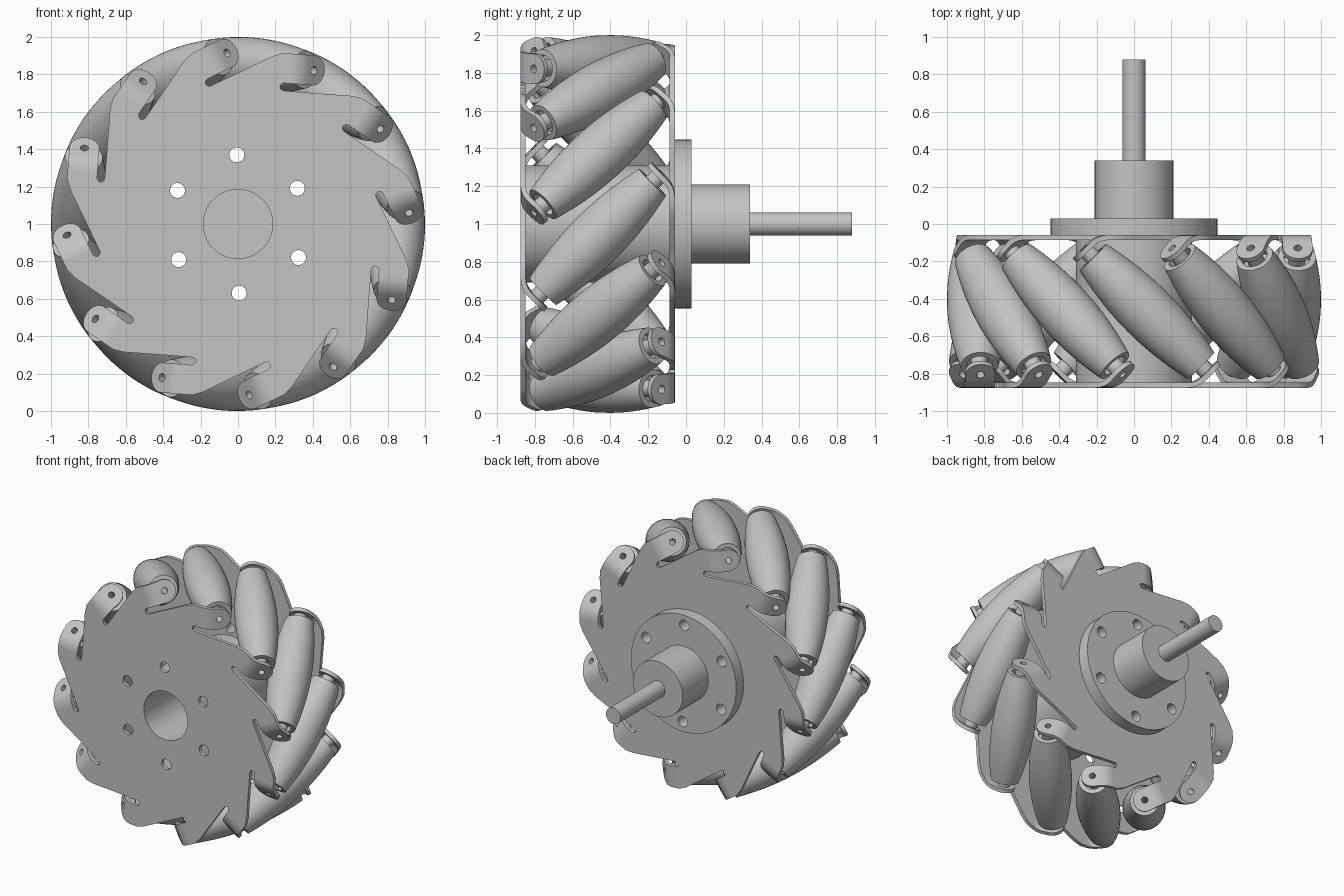
import bpy, bmesh
from math import sin, cos, pi, radians, sqrt
from mathutils import Matrix, Vector

cube = bpy.data.objects.get("Cube")
if cube:
    bpy.data.objects.remove(cube)

GREY = (0.55, 0.55, 0.55, 1)
mat = bpy.data.materials.new("plain grey")
mat.use_nodes = True
mat.diffuse_color = GREY
mat.node_tree.nodes["Principled BSDF"].inputs["Base Color"].default_value = GREY

COUNT = 12           # rollers
AXIS_R = 0.851       # distance of roller axes from the wheel axis
MID_Y = -0.4675      # middle plane of the wheel
PLATE_Y = 0.3945     # plate centre distance from the middle plane
THICK = 0.027        # sheet thickness
FOLD_X = 0.2155      # where each tab starts to bend
BEND_R = 0.12
BEND_LEN = BEND_R * pi / 4
TAB_R = 0.08
PIN_U = BEND_LEN + 0.0417
UPRIGHT = Matrix.Rotation(pi / 2, 4, 'X')
WHEEL = Matrix.Translation((0, 0, 1)) @ Matrix.Rotation(radians(4.6), 4, 'Y')


def finish(bm, name):
    """Turn a bmesh into a mesh with smooth faces and sharp edges."""
    bmesh.ops.remove_doubles(bm, verts=bm.verts, dist=1e-5)
    bmesh.ops.recalc_face_normals(bm, faces=bm.faces)
    for f in bm.faces:
        f.smooth = True
    for e in bm.edges:
        e.smooth = e.calc_face_angle(0) < radians(30)
    mesh = bpy.data.meshes.new(name)
    bm.to_mesh(mesh)
    bm.free()
    mesh.materials.append(mat)
    return mesh


def place(mesh, name, matrix):
    obj = bpy.data.objects.new(name, mesh)
    bpy.context.collection.objects.link(obj)
    obj.matrix_world = WHEEL @ matrix
    return obj


def circle(r, cx=0, cy=0, n=64):
    return [(cx + r * cos(2 * pi * i / n), cy + r * sin(2 * pi * i / n)) for i in range(n)]


def bolt_holes(phase):
    angles = [radians(phase + 60 * k) for k in range(6)]
    return [circle(0.04, 0.37 * cos(a), 0.37 * sin(a), 24) for a in angles]


def slab(loops, depth):
    """Flat outline with holes, extruded evenly about its plane."""
    bm = bmesh.new()
    for loop in loops:
        vs = [bm.verts.new((x, y, -depth / 2)) for x, y in loop]
        for i, v in enumerate(vs):
            bm.edges.new((vs[i - 1], v))
    bmesh.ops.triangle_fill(bm, edges=bm.edges[:], use_beauty=True, normal=(0, 0, 1))
    ext = bmesh.ops.extrude_face_region(bm, geom=bm.faces[:], use_keep_orig=True)
    top = [g for g in ext["geom"] if isinstance(g, bmesh.types.BMVert)]
    bmesh.ops.translate(bm, verts=top, vec=(0, 0, depth))
    return bm


def turned(name, loops, y0, y1):
    """Part lying along the wheel axis between two depths."""
    mesh = finish(slab(loops, y1 - y0), name)
    return place(mesh, name, Matrix.Translation((0, (y0 + y1) / 2, 0)) @ UPRIGHT)


def lathe(profile, name, n=48):
    """Closed (along, radius) profile spun about the x axis."""
    bm = bmesh.new()
    vs = [bm.verts.new((s, 0, r)) for s, r in profile]
    for i, v in enumerate(vs):
        bm.edges.new((vs[i - 1], v))
    bmesh.ops.spin(bm, geom=bm.verts[:] + bm.edges[:], cent=(0, 0, 0), axis=(1, 0, 0),
                   angle=2 * pi, steps=n)
    return finish(bm, name)


def turn(k):
    return Matrix.Rotation(2 * pi * k / COUNT, 4, 'Y')


# Saw-toothed side plate outline, one slitted tooth per roller
def plate_outline():
    top, low = AXIS_R + TAB_R, AXIS_R - TAB_R
    tooth = [(0.113, 0.91), (0.17, top), (FOLD_X, top), (FOLD_X, low), (0.185, low),
             (0.17, 0.762), (0.165, 0.75), (0.17, 0.737), (0.185, 0.73), (0.353, 0.73)]
    points = []
    for k in range(COUNT):
        a = 2 * pi * k / COUNT
        points += [(x * cos(a) + y * sin(a), y * cos(a) - x * sin(a)) for x, y in tooth]
    return points


# Rounded ear, cut flat and then bent 45 degrees out of the sheet
def tab_mesh():
    arc = [(PIN_U + TAB_R * cos(a), TAB_R * sin(a))
           for a in [pi * (i / 16 - 0.5) for i in range(17)]]
    bm = slab([[(0, -TAB_R)] + arc + [(0, TAB_R)], circle(0.022, PIN_U, 0, 24)], THICK)
    for i in range(1, 7):
        bmesh.ops.bisect_plane(bm, geom=bm.verts[:] + bm.edges[:] + bm.faces[:],
                               plane_co=(BEND_LEN * i / 6, 0, 0), plane_no=(1, 0, 0))
    for v in bm.verts:
        u, height, w = v.co
        a = min(u, BEND_LEN) / BEND_R
        rest = max(u - BEND_LEN, 0)
        v.co = Vector(((BEND_R - w) * sin(a) + rest * cos(a),
                       BEND_R - (BEND_R - w) * cos(a) + rest * sin(a), height))
    return finish(bm, "tab")


# Side plates with tabs; the back one is the front one turned half a turn
outline = plate_outline()
tab = tab_mesh()
for side, half_turn, phase in (("front", 0, 95.6), ("back", pi, 84.4)):
    flip = Matrix.Translation((0, MID_Y, 0)) @ Matrix.Rotation(half_turn, 4, 'Z')
    mesh = finish(slab([outline, circle(0.185)] + bolt_holes(phase), THICK), side + "_plate")
    place(mesh, side + "_plate", flip @ Matrix.Translation((0, -PLATE_Y, 0)) @ UPRIGHT)
    for k in range(COUNT):
        place(tab, f"{side}_tab_{k + 1}",
              flip @ turn(k) @ Matrix.Translation((FOLD_X, -PLATE_Y, AXIS_R)))

# Barrel rollers whose bulge follows the wheel's round outline
HALF = 0.41
barrel = []
for i in range(25):
    s = HALF * (i / 12 - 1)
    barrel.append((s, 1 - sqrt(AXIS_R ** 2 + s * s / 2)))
right_end = [(HALF, 0.07), (0.37, 0.07), (0.37, 0.044)]
left_end = [(-s, r) for s, r in reversed(right_end)]
roller = lathe(barrel + right_end + left_end, "roller")
bush = lathe([(-0.453, 0.045), (0.453, 0.045), (0.453, 0.022), (-0.453, 0.022)], "bush", 24)
for k in range(COUNT):
    m = turn(k) @ Matrix.Translation((0, MID_Y, AXIS_R)) @ Matrix.Rotation(-pi / 4, 4, 'Z')
    place(roller, f"roller_{k + 1}", m)
    place(bush, f"roller_bush_{k + 1}", m)

# Drum between the plates, then the coupling and shaft behind
inner = PLATE_Y - THICK / 2
turned("drum", [circle(0.31), circle(0.185)], MID_Y - inner, MID_Y + inner)
turned("coupling_flange", [circle(0.447)] + bolt_holes(95.6), -0.059, 0.03)
turned("coupling_hub", [circle(0.21)], 0.03, 0.34)
turned("shaft", [circle(0.062)], -0.062, 0.88)
